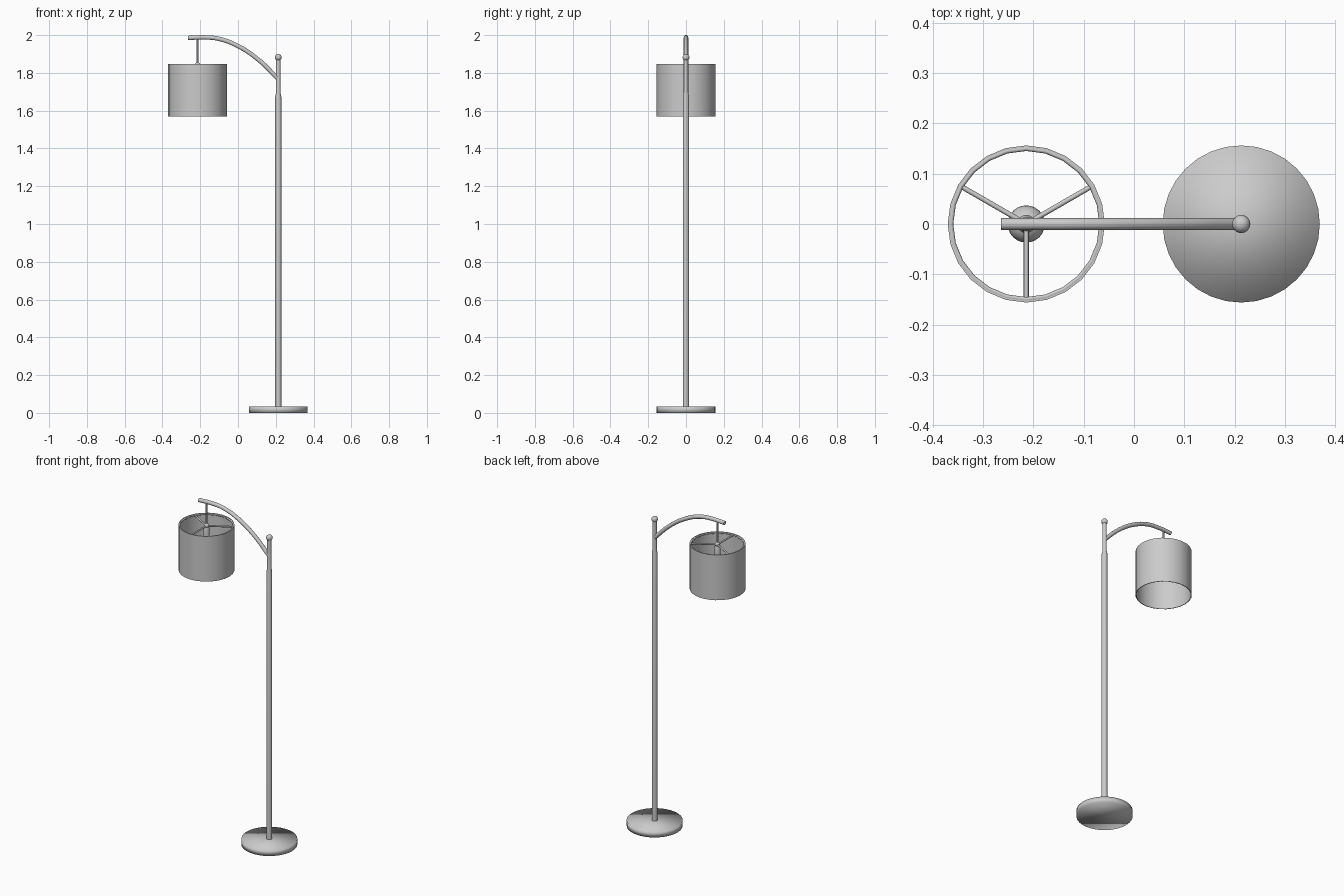
import bpy, math

if "Cube" in bpy.data.objects:
    bpy.data.objects.remove(bpy.data.objects["Cube"])

POLE_X, SHADE_X = 0.213, -0.214


def finish(obj, smooth_angle=None):
    for p in obj.data.polygons:
        p.use_smooth = True
    if smooth_angle:
        bpy.ops.object.select_all(action='DESELECT')
        obj.select_set(True)
        bpy.context.view_layer.objects.active = obj
        bpy.ops.object.shade_smooth_by_angle(angle=math.radians(smooth_angle))
    return obj


def lathe(name, x, profile, sides=32, angle=None, closed=False):
    """Revolve (radius, z) points around a vertical axis at x."""
    verts, faces, n = [], [], len(profile)
    for i in range(sides):
        a = 2 * math.pi * i / sides
        verts += [(x + r * math.cos(a), r * math.sin(a), z) for r, z in profile]
    for i in range(sides):
        j = (i + 1) % sides
        for k in range(n if closed else n - 1):
            m = (k + 1) % n
            faces.append((i * n + k, j * n + k, j * n + m, i * n + m))
    if not closed:
        faces.append([i * n for i in reversed(range(sides))])
        faces.append([i * n + n - 1 for i in range(sides)])
    mesh = bpy.data.meshes.new(name)
    mesh.from_pydata(verts, [], faces)
    obj = bpy.data.objects.new(name, mesh)
    bpy.context.collection.objects.link(obj)
    return finish(obj, angle)


def tube(name, points, radius, smooth=False):
    """Sweep a round section along a path."""
    cu = bpy.data.curves.new(name, 'CURVE')
    cu.dimensions = '3D'
    cu.bevel_depth, cu.bevel_resolution = radius, 3
    cu.use_fill_caps = True
    cu.resolution_u = 8
    sp = cu.splines.new('BEZIER' if smooth else 'POLY')
    pts = sp.bezier_points if smooth else sp.points
    pts.add(len(points) - 1)
    for p, co in zip(pts, points):
        if smooth:
            p.co = co
            p.handle_left_type = p.handle_right_type = 'AUTO'
        else:
            p.co = (*co, 1)
    obj = bpy.data.objects.new(name, cu)
    bpy.context.collection.objects.link(obj)
    bpy.ops.object.select_all(action='DESELECT')
    obj.select_set(True)
    bpy.context.view_layer.objects.active = obj
    bpy.ops.object.convert(target='MESH')
    return finish(bpy.context.object, 40)


def ball(name, x, z, r):
    bpy.ops.mesh.primitive_uv_sphere_add(segments=24, ring_count=12, radius=r, location=(x, 0, z))
    bpy.context.object.name = name
    return finish(bpy.context.object)


# Weighted round base
lathe("base", POLE_X, [(0.156, 0), (0.156, 0.035)])

# Pole with narrowed upper section, and finial
lathe("pole", POLE_X, [(0.016, 0.03), (0.016, 1.675), (0.012, 1.695), (0.012, 1.875)], 24, 40)
ball("finial", POLE_X, 1.882, 0.018)

# Curved arm
tube("arm", [(0.213, 0, 1.768), (0.11, 0, 1.868), (0, 0, 1.942),
             (-0.1, 0, 1.98), (-0.18, 0, 1.988), (-0.264, 0, 1.985)], 0.012, True)

# Hanging rod, hub, socket and bulb
tube("hanging_rod", [(SHADE_X, 0, 1.985), (SHADE_X, 0, 1.83)], 0.005)
ball("hub", SHADE_X, 1.842, 0.014)
lathe("socket", SHADE_X, [(0.014, 1.835), (0.018, 1.82), (0.018, 1.77)][::-1], 24, 40)
ball("bulb", SHADE_X, 1.742, 0.037)

# Open drum shade
lathe("shade", SHADE_X, [(0.156, 1.57), (0.156, 1.848), (0.152, 1.848), (0.152, 1.57)],
      24, 40, closed=True)

# Wire ring and three spokes holding the shade
ring = [(0.150 + 0.005 * math.cos(a), 1.842 + 0.005 * math.sin(a))
        for a in (2 * math.pi * k / 8 for k in range(8))]
lathe("shade_ring", SHADE_X, ring, 24, closed=True)
for i, deg in enumerate((30, 150, 270)):
    a = math.radians(deg)
    tube(f"spoke_{i + 1}", [(SHADE_X, 0, 1.84),
         (SHADE_X + 0.15 * math.cos(a), 0.15 * math.sin(a), 1.84)], 0.005)
